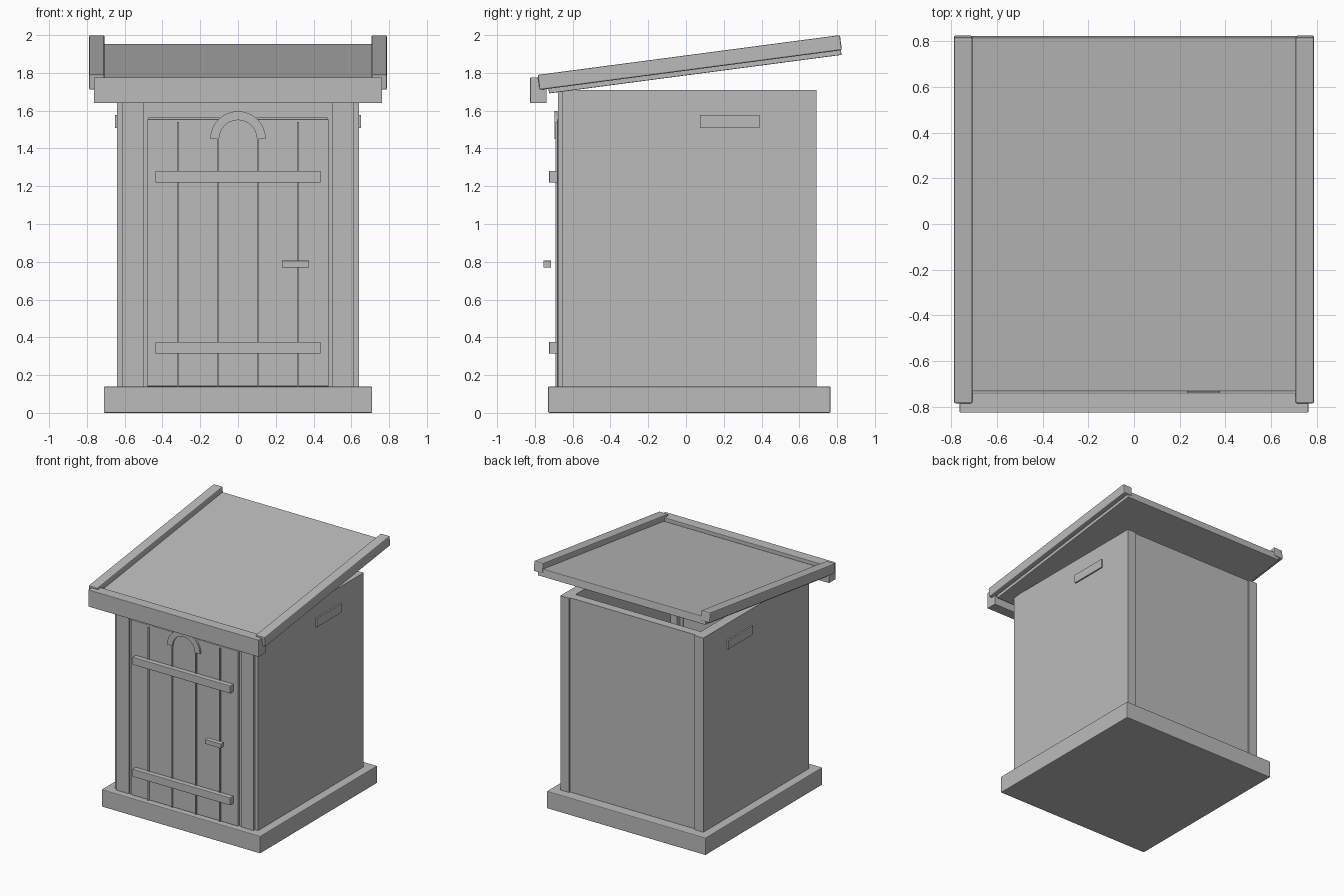
import bpy, math
from mathutils import Matrix, Vector

if "Cube" in bpy.data.objects:
    bpy.data.objects.remove(bpy.data.objects["Cube"], do_unlink=True)

grey = bpy.data.materials.new("plain_grey")
grey.use_nodes = True
GREY = (0.5, 0.5, 0.5, 1)
grey.diffuse_color = GREY
grey.node_tree.nodes["Principled BSDF"].inputs["Base Color"].default_value = GREY


def box(name, x, y, z, bevel=0.0, frame=None):
    """Box from (min, max) ranges, optionally placed in a tilted frame."""
    bpy.ops.mesh.primitive_cube_add(size=1)
    ob = bpy.context.object
    ob.name = ob.data.name = name
    centre = Vector([(a + b) / 2 for a, b in (x, y, z)])
    size = [b - a for a, b in (x, y, z)]
    ob.data.transform(Matrix.Translation(centre) @ Matrix.Diagonal((*size, 1)))
    if frame:
        ob.matrix_world = frame
    ob.data.materials.append(grey)
    if bevel:
        mod = ob.modifiers.new("soft_edge", 'BEVEL')
        mod.width, mod.segments = bevel, 2
    return ob


def pair(name, x, y, z, bevel=0.0, frame=None):
    """The same box on the left (+x) and right (-x) side."""
    box("left_" + name, x, y, z, bevel, frame)
    box("right_" + name, (-x[1], -x[0]), y, z, bevel, frame)


# Base slab and walls, open at the top
FLOOR, TOP = 0.14, 1.71
box("base", (-0.71, 0.71), (-0.73, 0.765), (0, FLOOR), 0.006)
pair("side_wall", (0.56, 0.64), (-0.657, 0.692), (FLOOR, TOP))
box("back_wall", (-0.56, 0.56), (0.61, 0.68), (FLOOR, TOP))

# Front frame
pair("door_post", (0.50, 0.612), (-0.677, -0.60), (FLOOR, TOP))
box("lintel", (-0.50, 0.50), (-0.668, -0.60), (1.56, TOP))
pair("door_stop", (0.475, 0.50), (-0.665, -0.64), (FLOOR, 1.56))

# Door with raised joint strips
box("door", (-0.48, 0.48), (-0.682, -0.645), (FLOOR, 1.555), 0.004)
pair("outer_joint_strip", (0.313, 0.324), (-0.692, -0.68), (FLOOR, 1.54))
pair("inner_joint_strip", (0.102, 0.111), (-0.692, -0.68), (FLOOR, 1.46))

# Hinge bars and handle
for label, z in (("upper", 1.25), ("lower", 0.345)):
    box(label + "_door_bar", (-0.438, 0.438), (-0.725, -0.682),
        (z - 0.031, z + 0.031), 0.004)
box("door_handle", (0.232, 0.376), (-0.755, -0.715), (0.77, 0.806), 0.002)

# Half-ring trim at the top of the door
STEPS = 16
verts, faces = [], []
for i in range(STEPS + 1):
    a = math.pi * i / STEPS
    for r, y in ((0.147, -0.696), (0.147, -0.68), (0.1, -0.68), (0.1, -0.696)):
        verts.append((r * math.cos(a), y, 1.45 + r * math.sin(a)))
for i in range(STEPS):
    for k in range(4):
        n = (k + 1) % 4
        faces.append((4 * i + k, 4 * i + n, 4 * i + 4 + n, 4 * i + 4 + k))
faces += [(3, 2, 1, 0), tuple(4 * STEPS + k for k in range(4))]
mesh = bpy.data.meshes.new("door_arch_trim")
mesh.from_pydata(verts, [], faces)
mesh.materials.append(grey)
arch = bpy.data.objects.new("door_arch_trim", mesh)
bpy.context.collection.objects.link(arch)
bpy.context.view_layer.objects.active = arch
bpy.ops.object.select_all(action='DESELECT')
arch.select_set(True)
bpy.ops.object.mode_set(mode='EDIT')
bpy.ops.mesh.select_all(action='SELECT')
bpy.ops.mesh.normals_make_consistent(inside=False)
bpy.ops.object.mode_set(mode='OBJECT')

# Side vents
pair("vent_plate", (0.63, 0.652), (0.075, 0.39), (1.507, 1.577))

# Sloping roof
slope = Matrix.Translation((0, 0.02, 1.855)) @ Matrix.Rotation(math.radians(7.5), 4, 'X')
box("roof_panel", (-0.75, 0.75), (-0.76, 0.802), (-0.065, -0.005), 0.004, slope)
pair("roof_edge_board", (0.707, 0.788), (-0.807, 0.807), (-0.04, 0.04), 0.007, slope)
box("front_eaves_board", (-0.763, 0.763), (-0.825, -0.738), (1.64, 1.776), 0.003)
